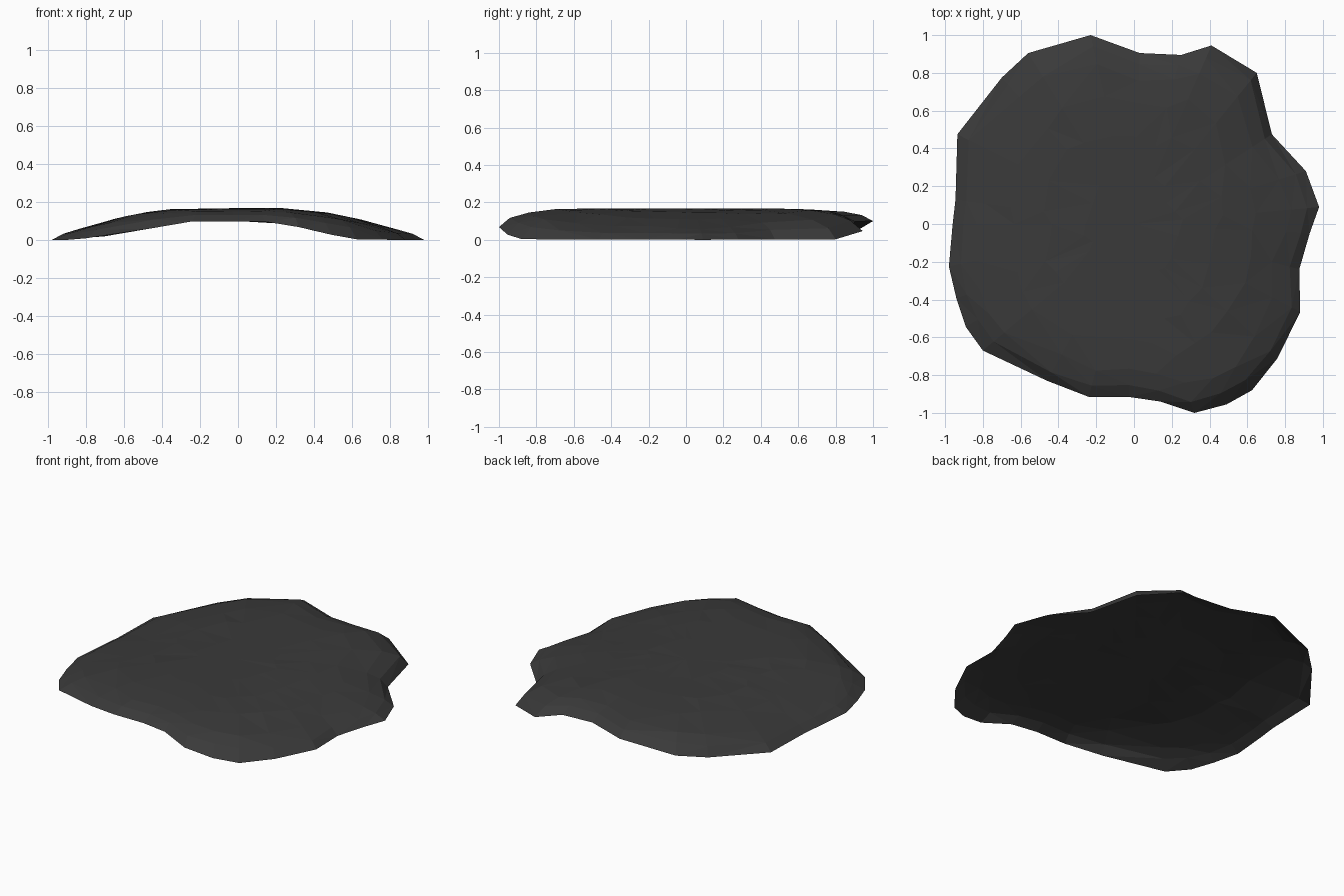
import bpy, bmesh, random

if "Cube" in bpy.data.objects:
    bpy.data.objects.remove(bpy.data.objects["Cube"])

random.seed(4)

# Irregular outline seen from the top, clockwise
OUTLINE = [(-.23, 1), (.03, .905), (.25, .895), (.41, .945), (.65, .8), (.73, .475),
           (.91, .28), (.98, .09), (.93, -.05), (.875, -.24), (.88, -.465), (.76, -.71),
           (.625, -.88), (.49, -.955), (.32, -1), (.14, -.94), (-.03, -.915), (-.24, -.915),
           (-.46, -.83), (-.8, -.67), (-.89, -.545), (-.94, -.395), (-.98, -.225),
           (-.96, 0), (-.945, .13), (-.935, .475), (-.7, .775), (-.56, .905)]

# Arched profiles along x: height of the rim and of the upper face
RIM = [(-1, 0), (-.87, .002), (-.7, .02), (-.23, .1), (.2, .097), (.48, .03), (.63, .003), (1, 0)]
UPPER = [(-1, .06), (-.83, .072), (-.56, .137), (-.35, .163), (.23, .168), (.5, .142),
         (.68, .107), (.83, .072), (1, .06)]


def height(profile, x):
    for (x0, z0), (x1, z1) in zip(profile, profile[1:]):
        if x <= x1:
            return z0 + (z1 - z0) * (x - x0) / (x1 - x0)
    return profile[-1][1]


def ring(bm, scale, lift, jitter=0.0):
    """Scaled copy of the outline, lifted between the rim and upper profiles."""
    verts = []
    for px, py in OUTLINE:
        s = scale + random.uniform(-jitter, jitter)
        x, y = px * s, py * s
        lo, hi = height(RIM, x), height(UPPER, x)
        verts.append(bm.verts.new((x, y, lo + (hi - lo) * lift)))
    return verts


def bridge(bm, a, b):
    n = len(a)
    for i in range(n):
        j = (i + 1) % n
        bm.faces.new((a[i], a[j], b[j], b[i]))


def cap(bm, loop, z):
    centre = bm.verts.new((0, 0, z))
    for i in range(len(loop)):
        bm.faces.new((loop[i], loop[(i + 1) % len(loop)], centre))


# Open curved sheet: turned-down edge, then the gently arched face
bm = bmesh.new()
last = ring(bm, 1, 0)
for scale, lift, jitter in ((.94, .5, .012), (.85, .78, .02), (.68, .95, .03), (.48, 1, .03), (.25, 1, .02)):
    nxt = ring(bm, scale, lift, jitter)
    bridge(bm, last, nxt)
    last = nxt
cap(bm, last, .168)

bmesh.ops.triangulate(bm, faces=bm.faces[:])
bmesh.ops.recalc_face_normals(bm, faces=bm.faces[:])
if sum(f.normal.z for f in bm.faces) < 0:
    bmesh.ops.reverse_faces(bm, faces=bm.faces[:])
mesh = bpy.data.meshes.new("curved_slab")
bm.to_mesh(mesh)
bm.free()

slab = bpy.data.objects.new("curved_slab", mesh)
bpy.context.collection.objects.link(slab)
mat = bpy.data.materials.new("dark_stone")
mat.diffuse_color = (.042, .042, .042, 1)
mat.use_nodes = True
mat.node_tree.nodes["Principled BSDF"].inputs["Base Color"].default_value = mat.diffuse_color
mesh.materials.append(mat)
